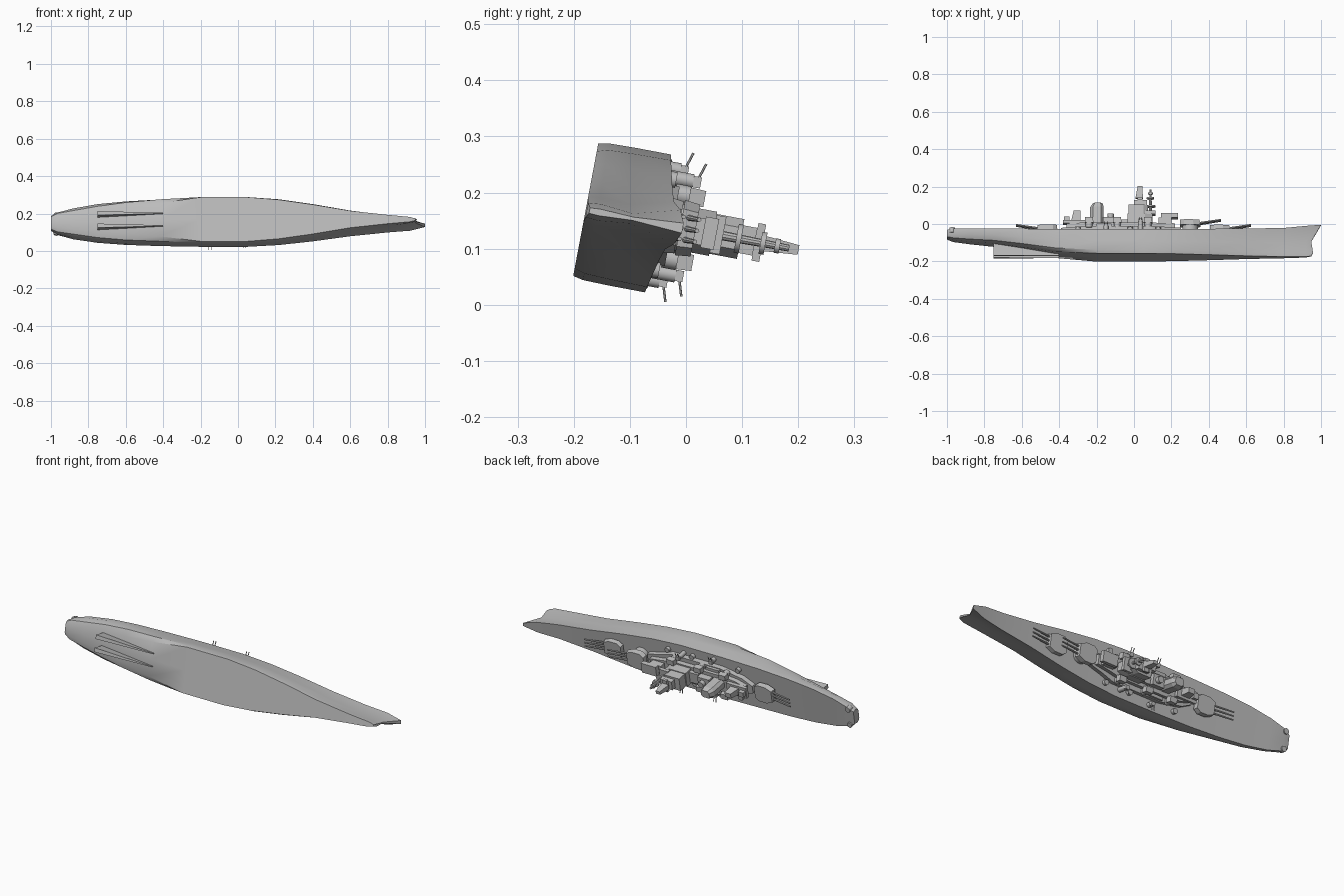
import bpy, bmesh, math
from mathutils import Matrix, Vector

cube = bpy.data.objects.get("Cube")
if cube:
    bpy.data.objects.remove(cube, do_unlink=True)

grey = bpy.data.materials.new("hull grey")
grey.use_nodes = True
COL = (0.5, 0.5, 0.5, 1)
grey.diffuse_color = COL
grey.node_tree.nodes["Principled BSDF"].inputs["Base Color"].default_value = COL

# Ship is built upright (bow +x, deck at z = 0), then laid over on its side
LAY = Matrix.Translation((0, -0.05, 0.145)) @ Matrix.Rotation(math.radians(-100.7), 4, 'X')


def finish(name, bm, smooth=None):
    bmesh.ops.recalc_face_normals(bm, faces=bm.faces)
    me = bpy.data.meshes.new(name)
    bm.to_mesh(me)
    bm.free()
    me.materials.append(grey)
    ob = bpy.data.objects.new(name, me)
    bpy.context.collection.objects.link(ob)
    ob.matrix_world = LAY
    if smooth:
        bpy.ops.object.select_all(action='DESELECT')
        ob.select_set(True)
        bpy.context.view_layer.objects.active = ob
        bpy.ops.object.shade_smooth_by_angle(angle=math.radians(smooth))
    return ob


def loft(bm, rings):
    """Bridge closed rings of equal length and cap both ends."""
    vs = [[bm.verts.new(p) for p in r] for r in rings]
    n = len(vs[0])
    for a, b in zip(vs, vs[1:]):
        for i in range(n):
            j = (i + 1) % n
            bm.faces.new((a[i], a[j], b[j], b[i]))
    bm.faces.new(vs[0][::-1])
    bm.faces.new(vs[-1])


def plan(name, half, z0, z1, cx=0, cy=0, d=1, top=1.0, shift=0.0):
    """Block from a half outline (x, y), mirrored in y, with a tapered top."""
    pts = half + [(x, -y) for x, y in reversed(half)]
    bm = bmesh.new()
    loft(bm, [[(cx + d * x * s + o, cy + y * s, z) for x, y in pts]
              for z, s, o in ((z0, 1, 0), (z1, top, shift))])
    return finish(name, bm)


def box(name, x0, x1, hy, z0, z1, cy=0, top=1.0, shift=0.0):
    h = (x1 - x0) / 2
    return plan(name, [(-h, hy), (h, hy)], z0, z1, (x0 + x1) / 2, cy, 1, top, shift)


def tube(name, p, q, r, n=8, r2=None):
    p, q = Vector(p), Vector(q)
    m = Matrix.Translation((p + q) / 2) @ (q - p).to_track_quat('Z', 'Y').to_matrix().to_4x4()
    bm = bmesh.new()
    bmesh.ops.create_cone(bm, cap_ends=True, segments=n, radius1=r,
                          radius2=r if r2 is None else r2, depth=(q - p).length, matrix=m)
    return finish(name, bm, 35 if n > 8 else None)


# Hull stations: x, deck half, deck z, mid half, bilge half, bottom half, bottom z
STATIONS = [
    (-1.00, .036, .012, .040, .034, .022, -.030),
    (-.965, .058, .016, .059, .050, .030, -.042),
    (-.88, .082, .012, .080, .064, .038, -.052),
    (-.75, .102, .008, .102, .085, .050, -.064),
    (-.60, .114, .004, .114, .102, .068, -.087),
    (-.42, .121, .000, .121, .114, .090, -.117),
    (-.20, .125, .000, .125, .124, .120, -.131),
    (.05, .125, .000, .125, .124, .120, -.131),
    (.22, .115, .002, .114, .112, .106, -.131),
    (.40, .094, .007, .088, .086, .080, -.131),
    (.60, .065, .014, .053, .051, .046, -.131),
    (.80, .043, .021, .024, .026, .024, -.131),
    (.92, .031, .035, .009, .015, .013, -.129),
]
rings = []
for x, dh, dz, mh, lh, bh, bz in STATIONS:
    half = [(dh, dz), (mh, dz + .5 * (bz - dz)), (lh, dz + .86 * (bz - dz)), (bh, bz)]
    ring = [(x, 0, dz)] + [(x, y, z) for y, z in half] + [(x, 0, bz)]
    rings.append(ring + [(x, -y, z) for y, z in reversed(half)])
# Raked stem with a rounded forefoot
stem = [(1.0, .009, .045), (.948, .003, -.045), (.957, .006, -.105), (.948, .005, -.124)]
rings.append([(1.0, 0, .045)] + stem + [(.948, 0, -.124)]
             + [(x, -y, z) for x, y, z in reversed(stem)])
bm = bmesh.new()
loft(bm, rings)
finish("hull", bm, 30)

# Skegs and stern gun tubs
for s, side in ((1, "left"), (-1, "right")):
    bm = bmesh.new()
    loft(bm, [[(-.75, s * .034 - .011, z), (-.75, s * .034 + .011, z),
               (-.40, s * .034 + .002, z), (-.40, s * .034 - .002, z)] for z in (-.05, -.128)])
    finish("skeg_" + side, bm)
    tube("stern_tub_" + side, (-.972, s * .046, -.005), (-.972, s * .046, .022), .015, 12)

# Main turrets: barbette, gunhouse and three barrels
GUNHOUSE = [(-.055, .034), (-.032, .050), (.018, .050), (.055, .034)]
for name, cx, d, z0, z1 in (("fore_turret", .46, 1, .014, .038),
                            ("raised_turret", .30, 1, .040, .068),
                            ("aft_turret", -.465, -1, .012, .040)):
    tube(name + "_barbette", (cx, 0, -.01), (cx, 0, z0), .042, 20)
    plan(name, GUNHOUSE, z0, z1, cx, 0, d, .94, -.002 * d)
    mid = (z0 + z1) / 2 - .002
    for i in (-1, 0, 1):
        tube(f"{name}_barrel_{i + 2}", (cx + d * .045, i * .020, mid),
             (cx + d * .165, i * .020, mid + .019), .0055, 8, .004)

# Stepped deckhouse
plan("deckhouse", [(-.39, .020), (-.33, .050), (-.20, .072), (.10, .072), (.17, .050), (.25, .030)],
     -.01, .026)
plan("upper_deckhouse", [(-.36, .022), (-.30, .040), (-.20, .048), (.08, .048), (.15, .035), (.22, .025)],
     .026, .050)

# Aft control tower
box("aft_block", -.38, -.26, .030, .05, .068)
box("aft_tower", -.335, -.285, .018, .068, .122, 0, .72, .006)
box("aft_director", -.375, -.345, .014, .068, .088)

# Funnel with a raked cap
FUNNEL = [(-.036, .014), (-.022, .029), (.022, .029), (.036, .014)]
plan("funnel", FUNNEL, .05, .140, -.198)
plan("funnel_cap", FUNNEL, .140, .163, -.198, 0, 1, .70, .004)
box("funnel_step", -.165, -.095, .028, .05, .084)
tube("midship_director", (-.125, 0, .084), (-.125, 0, .106), .017, 12)
box("midship_house", -.09, -.03, .030, .05, .070)

# Forward tower, bridge levels and mast
plan("tower_base", [(-.035, .040), (.06, .040), (.10, .022)], .05, .100)
plan("tower", [(-.03, .036), (.05, .036), (.075, .020)], .100, .150)
box("tower_neck", .00, .07, .025, .150, .176)
box("rangefinder", .020, .046, .034, .176, .190)
box("tower_spire", .008, .048, .014, .190, .255, 0, .62, .004)
tube("mast", (.088, 0, .09), (.088, 0, .238), .009, 10, .006)
for z, r in ((.142, .026), (.186, .020), (.212, .013)):
    tube("mast_platform", (.088, 0, z), (.088, 0, z + .009), r, 12)
box("bridge_wing", .06, .115, .034, .10, .118)

# Forward director on its pedestal
box("director_pedestal", .13, .20, .024, .05, .082)
box("forward_director", .145, .235, .028, .082, .106)

# Secondary turrets, light guns and their tubs on both sides
for s, side in ((1, "left"), (-1, "right")):
    for x in (-.24, -.09, .075):
        tube("secondary_mount_" + side, (x, s * .058, .02), (x, s * .058, .046), .018, 12)
        box("secondary_turret_" + side, x - .023, x + .023, .016, .046, .074, s * .058, .9)
    for x, y, z in ((-.15, .100, .022), (.035, .085, .048)):
        tube("gun_tub_" + side, (x, s * y, 0), (x, s * y, z), .013, 12)
        box("light_gun_" + side, x - .011, x + .011, .010, z, z + .014, s * y)
        for dx in (-.007, .007):
            tube("light_gun_barrel_" + side, (x + dx, s * y, z + .006),
                 (x + dx, s * (y + .035), z + .017), .0022, 6)
    for x in (-.30, -.02, .13):
        tube("deck_tub_" + side, (x, s * .082, -.005), (x, s * .082, .018), .014, 12)
    box("boat_" + side, -.20, -.12, .008, .026, .040, s * .060)
